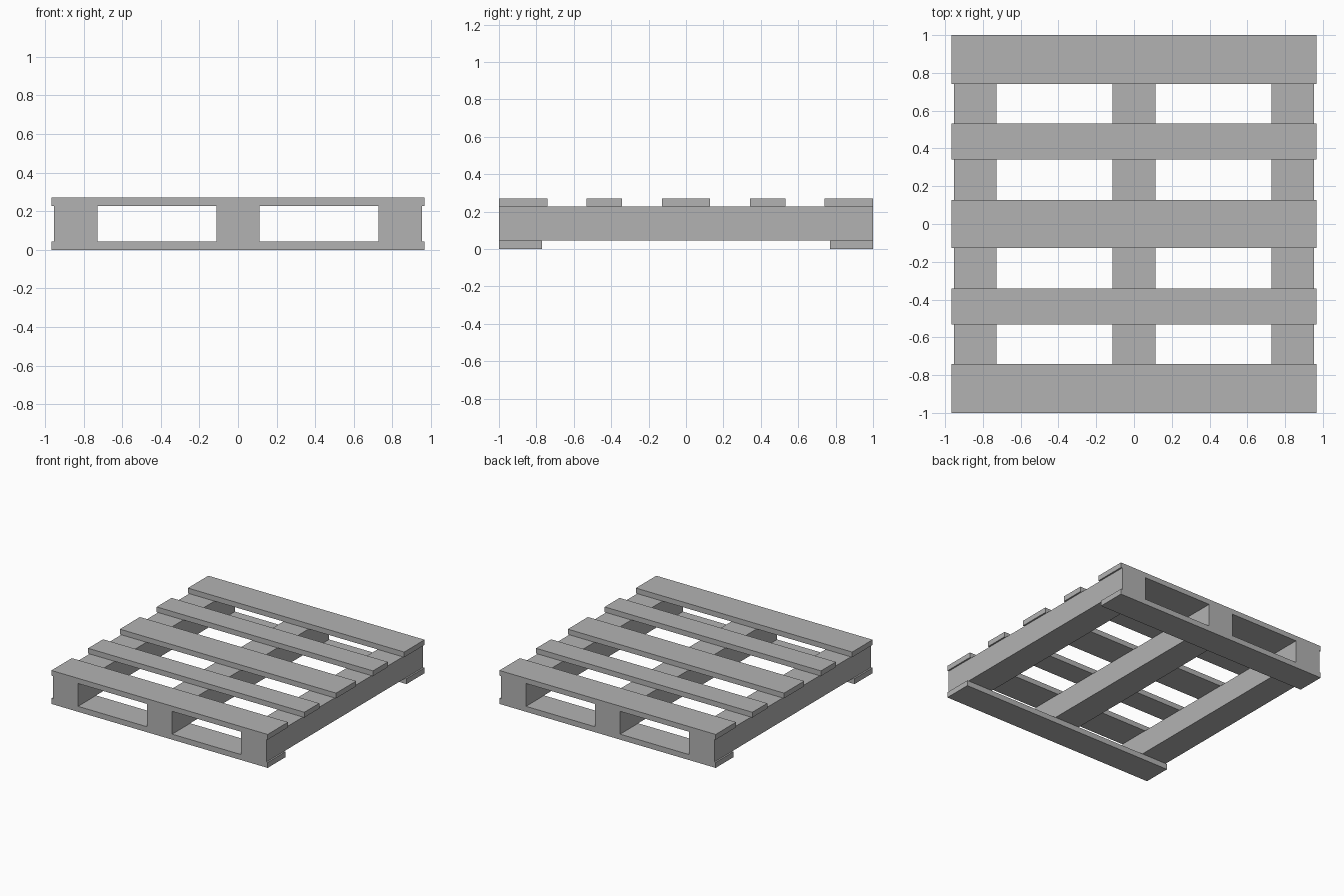
import bpy

cube = bpy.data.objects.get("Cube")
if cube:
    bpy.data.objects.remove(cube, do_unlink=True)

# Single plain grey for all the boards
grey = bpy.data.materials.new("plain_grey")
grey.use_nodes = True
colour = (0.45, 0.45, 0.45, 1)
grey.diffuse_color = colour
grey.node_tree.nodes["Principled BSDF"].inputs["Base Color"].default_value = colour


def board(name, centre, size):
    bpy.ops.mesh.primitive_cube_add(size=1, location=centre)
    ob = bpy.context.object
    ob.name = name
    ob.scale = size
    bpy.ops.object.transform_apply(location=False, rotation=False, scale=True)
    ob.data.materials.append(grey)
    return ob


WIDTH, LENGTH = 1.93, 2.0
BASE_TOP, BEAM_TOP, TOP = 0.044, 0.228, 0.27

# Three long beams running front to back
for side, x in (("right", -0.84), ("middle", 0), ("left", 0.84)):
    board(side + "_beam", (x, 0, (BASE_TOP + BEAM_TOP) / 2),
          (0.225, LENGTH, BEAM_TOP - BASE_TOP))

# Deck slats across the top: wide and narrow alternating
slats = (("front", -0.87, 0.26), ("front_narrow", -0.437, 0.19), ("middle", 0, 0.256),
         ("back_narrow", 0.437, 0.19), ("back", 0.87, 0.26))
for place, y, depth in slats:
    board(place + "_deck_slat", (0, y, (BEAM_TOP + TOP) / 2),
          (WIDTH, depth, TOP - BEAM_TOP))

# Bottom boards at the two ends
for place, y in (("front", -0.885), ("back", 0.885)):
    board(place + "_bottom_board", (0, y, BASE_TOP / 2), (WIDTH, 0.23, BASE_TOP))
